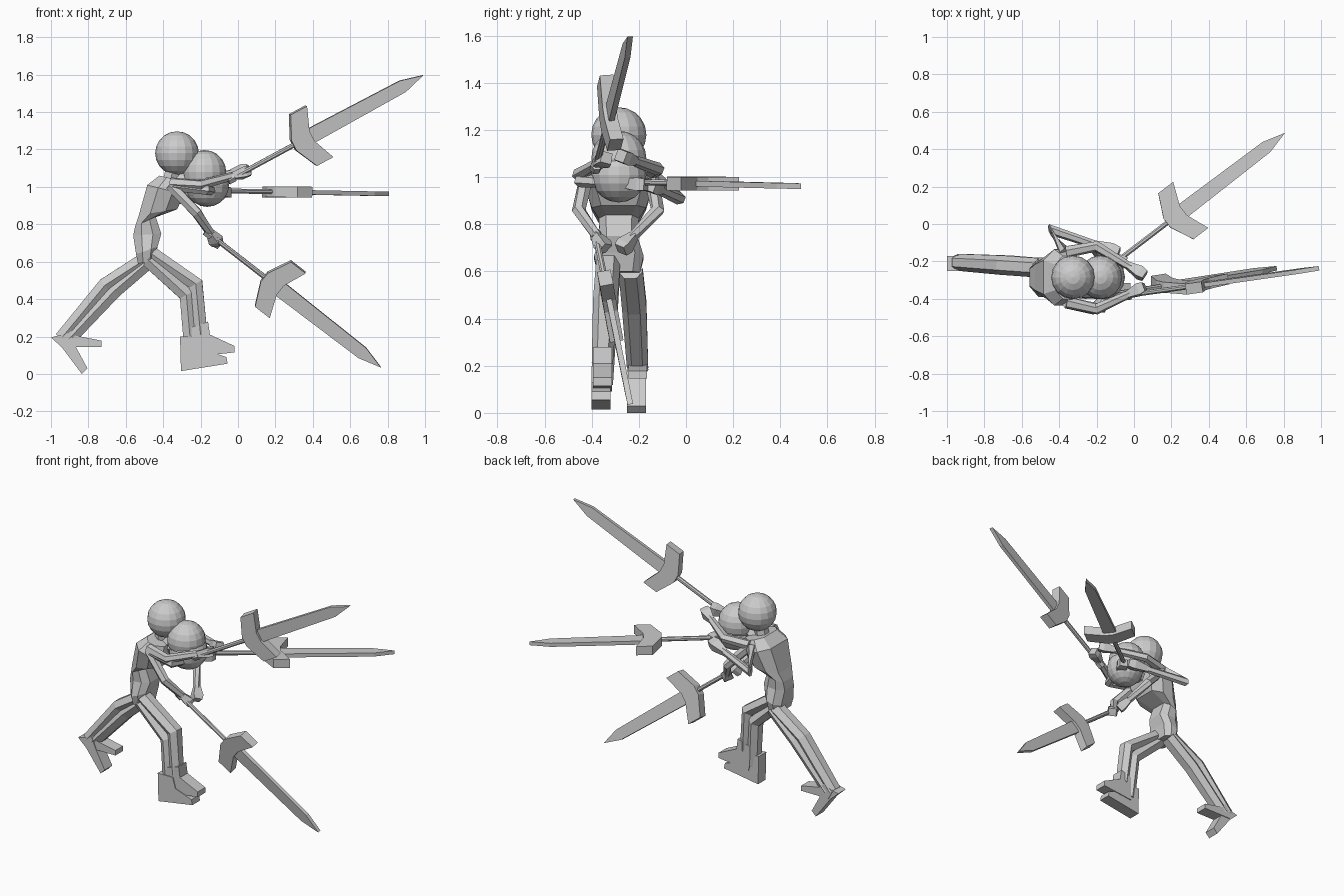
import bpy, bmesh, math
from mathutils import Vector, Matrix

if "Cube" in bpy.data.objects:
    bpy.data.objects.remove(bpy.data.objects["Cube"])

MID = -0.285  # body centre line in y


def finish(name, bm, matrix=None):
    bmesh.ops.recalc_face_normals(bm, faces=bm.faces)
    me = bpy.data.meshes.new(name)
    bm.to_mesh(me)
    bm.free()
    ob = bpy.data.objects.new(name, me)
    bpy.context.collection.objects.link(ob)
    if matrix:
        ob.matrix_world = matrix
    return ob


def loft(name, rings):
    bm = bmesh.new()
    loops = [[bm.verts.new(p) for p in r] for r in rings]
    n = len(loops[0])
    for a, b in zip(loops, loops[1:]):
        for i in range(n):
            j = (i + 1) % n
            bm.faces.new((a[i], a[j], b[j], b[i]))
    bm.faces.new(loops[0])
    bm.faces.new(loops[-1])
    return finish(name, bm)


def limb(name, pts, radii, n=6, ref=(0, 1, 0)):
    """Faceted tube along a path; radii are (in plane, sideways)."""
    pts = [Vector(p) for p in pts]
    rings = []
    for i, (p, r) in enumerate(zip(pts, radii)):
        t = (pts[min(i + 1, len(pts) - 1)] - pts[max(i - 1, 0)]).normalized()
        u = t.cross(Vector(ref)).normalized()
        v = t.cross(u)
        rings.append([p + u * r[0] * math.cos(a) + v * r[1] * math.sin(a)
                      for a in (2 * math.pi * (k + 0.5) / n for k in range(n))])
    return loft(name, rings)


def plate(name, outline, thick, matrix):
    bm = bmesh.new()
    f = bm.faces.new([bm.verts.new((x, y, -thick / 2)) for x, y in outline])
    ext = bmesh.ops.extrude_face_region(bm, geom=[f])
    bmesh.ops.translate(bm, vec=(0, 0, thick),
                        verts=[e for e in ext["geom"] if isinstance(e, bmesh.types.BMVert)])
    return finish(name, bm, matrix)


# Torso: (back x, back z, front x, front z, half width)
sections = [(-.535, .59, -.445, .60, .09), (-.545, .64, -.43, .68, .105),
            (-.56, .74, -.41, .75, .08), (-.55, .79, -.44, .84, .085),
            (-.53, .85, -.325, .88, .115), (-.485, 1.01, -.29, .96, .15),
            (-.42, 1.06, -.29, 1.03, .115)]
rings = []
for bx, bz, fx, fz, h in sections:
    ring = []
    for t, s in ((0, .6), (.3, 1), (.7, 1), (1, .65), (1, -.65), (.7, -1), (.3, -1), (0, -.6)):
        ring.append((bx + (fx - bx) * t, MID + h * s, bz + (fz - bz) * t))
    rings.append(ring)
loft("torso", rings)

# Overlapping heads and necks, one for each pose
for i, (x, z) in enumerate(((-.326, 1.18), (-.18, 1.08), (-.165, 1.01))):
    bm = bmesh.new()
    bmesh.ops.create_uvsphere(bm, u_segments=16, v_segments=10, radius=.117)
    finish(f"head_{i}", bm, Matrix.Translation((x, MID, z)))
    limb(f"neck_{i}", [(-.37, MID, 1.0), (x, MID, z)], [(.045, .045)] * 2)

# Legs: hip, knee and ankle in x-z, at their side of the body
legs = {
    "rear_leg_a": (-.235, -.205, (-.50, .61), (-.71, .475), (-.945, .19)),
    "rear_leg_b": (-.235, -.205, (-.48, .60), (-.66, .445), (-.91, .18)),
    "front_leg_a": (-.33, -.355, (-.48, .61), (-.275, .42), (-.25, .12)),
    "front_leg_b": (-.33, -.355, (-.46, .64), (-.225, .48), (-.20, .21)),
}
for name, (yh, yf, hip, knee, ankle) in legs.items():
    limb(name, [(hip[0], yh, hip[1]), (knee[0], (yh + yf) / 2, knee[1]), (ankle[0], yf, ankle[1])],
         [(.045, .052), (.045, .052), (.042, .045)])

# Feet: side profiles extruded across y
feet = {
    "rear_foot_a": (-.21, [(-1, .195), (-.94, .14), (-.835, 0), (-.805, .03), (-.87, .15), (-.9, .22)]),
    "rear_foot_b": (-.205, [(-.96, .2), (-.93, .145), (-.73, .145), (-.73, .178), (-.87, .205), (-.9, .24)]),
    "front_foot_a": (-.36, [(-.305, .015), (-.055, .055), (-.062, .09), (-.18, .13), (-.2, .2), (-.31, .2)]),
    "front_foot_b": (-.355, [(-.24, .09), (-.02, .115), (-.02, .15), (-.15, .21), (-.16, .28), (-.25, .25)]),
}
side_on = Matrix.Rotation(math.pi / 2, 4, "X")
for name, (y, outline) in feet.items():
    plate(name, outline, .08, Matrix.Translation((0, y, 0)) @ side_on)

# Arms: shoulder, elbow, hand for each pose and side
arms = {
    "high_right": ((-.36, -.42, 1.02), (-.20, -.455, 1.01), (.03, -.35, 1.075)),
    "high_left": ((-.36, -.15, 1.02), (-.20, -.12, 1.035), (.03, -.26, 1.085)),
    "level_right": ((-.36, -.42, 1.01), (-.17, -.45, .985), (-.07, -.20, .97)),
    "level_left": ((-.37, -.15, 1.01), (-.45, -.03, .91), (-.12, -.14, .96)),
    "low_right": ((-.36, -.42, 1.01), (-.22, -.455, .86), (-.12, -.355, .715)),
    "low_left": ((-.36, -.15, 1.01), (-.22, -.12, .86), (-.12, -.26, .71)),
}
for name, pts in arms.items():
    s, e, h = (Vector(p) for p in pts)
    limb(f"arm_{name}", [s, e, e.lerp(h, .8)], [(.032, .032), (.03, .028), (.022, .022)], ref=(.1, .3, .95))
    limb(f"hand_{name}", [e.lerp(h, .72), h, e.lerp(h, 1.12)],
         [(.024, .024), (.045, .04), (.035, .035)], n=4, ref=(.1, .3, .95))

# Swords: base of the guard, tip and width direction
guard = [(0, .03), (.06, .155), (.16, .155), (.11, .03), (.11, -.03), (.16, -.155), (.06, -.155), (0, -.03)]
blade = [(.08, .042), (.67, .034), (.795, 0), (.67, -.034), (.08, -.042)]
swords = {
    "high": ((.295, -.335, 1.222), (.995, -.236, 1.6), (-.46, -.14, .88)),
    "level": ((.176, .005, .974), (.807, .487, .962), (-.607, .794, 0)),
    "low": ((.14, -.335, .52), (.765, -.236, .035), (.6, -.14, .78)),
}
for name, (base, tip, wide) in swords.items():
    base, tip = Vector(base), Vector(tip)
    u = (tip - base).normalized()
    w = u.cross(Vector(wide)).normalized()
    v = w.cross(u)
    m = Matrix((u, v, w)).transposed().to_4x4()
    m.translation = base
    plate(f"guard_{name}", guard, .058, m)
    plate(f"blade_{name}", blade, .024, m)
    limb(f"grip_{name}", [base - u * .38, base + u * .03], [(.014, .014)] * 2, n=8, ref=w)
    limb(f"pommel_{name}", [base - u * .40, base - u * .36], [(.025, .025)] * 2, n=6, ref=w)
